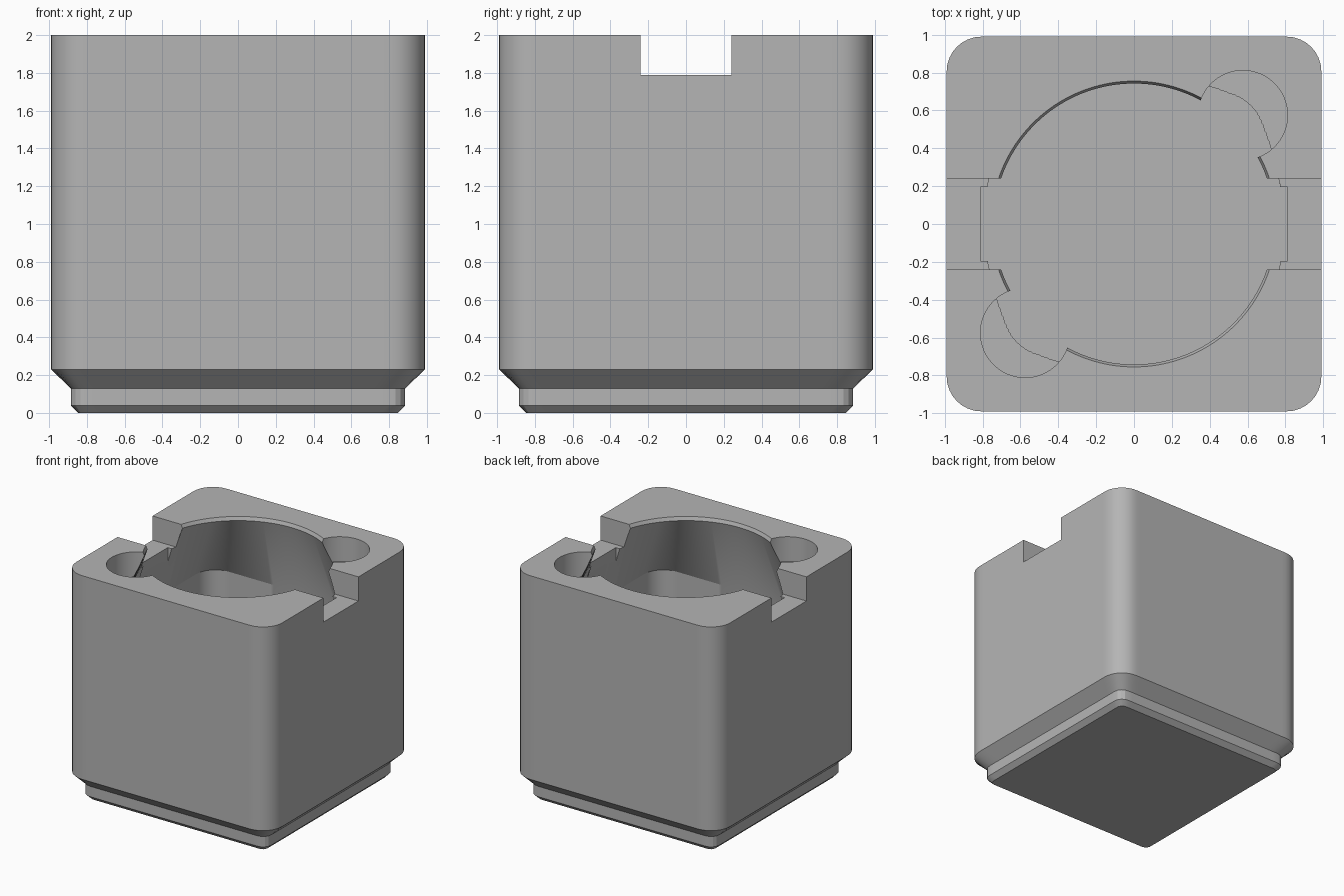
import bpy
import bmesh
from math import cos, sin, tau, sqrt, radians

SEGMENTS = 240

if "Cube" in bpy.data.objects:
    bpy.data.objects.remove(bpy.data.objects["Cube"], do_unlink=True)

grey = bpy.data.materials.new("plain grey")
grey.use_nodes = True
colour = (0.46, 0.46, 0.46, 1)
grey.diffuse_color = colour
grey.node_tree.nodes["Principled BSDF"].inputs["Base Color"].default_value = colour


def ring(half, radius, z):
    """Rounded square ring sampled by angle; radius == half gives a circle."""
    c = half - radius
    points = []
    for i in range(SEGMENTS):
        a, b = cos(tau * i / SEGMENTS), sin(tau * i / SEGMENTS)
        u, v = abs(a), abs(b)
        dist = half / max(u, v)
        if min(u, v) * dist > c:
            m = c * (u + v)
            dist = m + sqrt(max(m * m - 2 * c * c + radius * radius, 0))
        points.append((a * dist, b * dist, z))
    return points


def finish(name, bm):
    bmesh.ops.recalc_face_normals(bm, faces=bm.faces)
    mesh = bpy.data.meshes.new(name)
    bm.to_mesh(mesh)
    bm.free()
    mesh.materials.append(grey)
    obj = bpy.data.objects.new(name, mesh)
    bpy.context.collection.objects.link(obj)
    return obj


def loft(name, sections):
    """Closed solid through a stack of (half width, corner radius, height)."""
    bm = bmesh.new()
    rings = [[bm.verts.new(p) for p in ring(*s)] for s in sections]
    for low, high in zip(rings, rings[1:]):
        for i in range(SEGMENTS):
            j = (i + 1) % SEGMENTS
            bm.faces.new((low[i], low[j], high[j], high[i]))
    bm.faces.new(rings[0][::-1])
    bm.faces.new(rings[-1])
    return finish(name, bm)


def box(name, half_x, half_y, bottom, top):
    bm = bmesh.new()
    bmesh.ops.create_cube(bm, size=2)
    for v in bm.verts:
        v.co.x *= half_x
        v.co.y *= half_y
        v.co.z = top if v.co.z > 0 else bottom
    return finish(name, bm)


def cylinder(name, x, y, radius, bottom, top):
    bm = bmesh.new()
    bmesh.ops.create_cone(bm, cap_ends=True, segments=64, radius1=radius,
                          radius2=radius, depth=top - bottom)
    bmesh.ops.translate(bm, verts=bm.verts, vec=(x, y, (top + bottom) / 2))
    return finish(name, bm)


# Outer body with the stepped foot
body = loft("container_body", [
    (0.845, 0.04, 0), (0.885, 0.08, 0.04), (0.885, 0.08, 0.13),
    (0.99, 0.185, 0.23), (0.99, 0.185, 2)])

# Inner cavity: square well narrowing to a round, chamfered mouth
cutters = [loft("cavity_cutter", [
    (0.91, 0.18, 0.34), (0.91, 0.18, 1.33),
    (0.742, 0.742, 1.97), (0.755, 0.755, 2), (0.755, 0.755, 2.1)])]

# Side notches, their shallow inner slots, and two finger pockets
cutters.append(box("notch_cutter", 1.2, 0.24, 1.79, 2.2))
cutters.append(box("slot_cutter", 0.812, 0.195, 1.5, 1.9))
for side in (-1, 1):
    cutters.append(cylinder("pocket_cutter", side * 0.575, side * 0.575,
                            0.236, 1.785, 2.2))

bpy.context.view_layer.objects.active = body
for cutter in cutters:
    cutter.hide_render = True
    cut = body.modifiers.new(cutter.name, "BOOLEAN")
    cut.operation = "DIFFERENCE"
    cut.solver = "EXACT"
    cut.object = cutter
    bpy.ops.object.modifier_apply(modifier=cut.name)
    bpy.data.objects.remove(cutter, do_unlink=True)

# Smooth curves, crisp edges
bpy.ops.object.select_all(action="DESELECT")
body.select_set(True)
bpy.ops.object.shade_smooth_by_angle(angle=radians(20))
